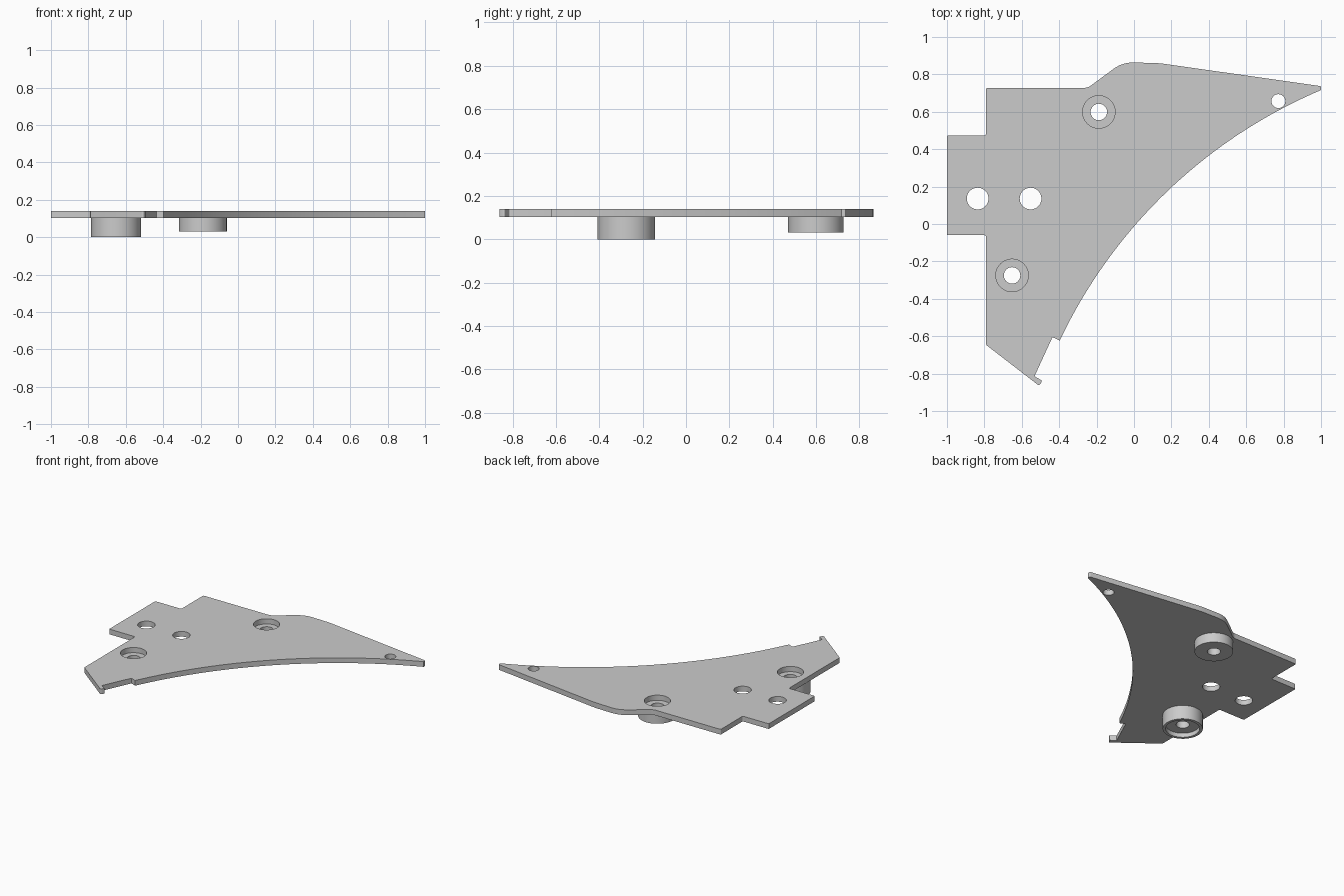
import bpy, bmesh
from math import cos, sin, tan, pi, hypot
from mathutils import Vector

cube = bpy.data.objects.get("Cube")
if cube:
    bpy.data.objects.remove(cube, do_unlink=True)

grey = bpy.data.materials.new("plain_grey")
grey.use_nodes = True
grey.diffuse_color = (0.6, 0.6, 0.6, 1)
grey.node_tree.nodes["Principled BSDF"].inputs["Base Color"].default_value = (0.6, 0.6, 0.6, 1)

PLATE_BOTTOM, PLATE_TOP = 0.102, 0.14
BOSS_FLOOR = 0.031
BORE, SCREW = 0.087, 0.044


def circle(x, y, r, n=48):
    return [(x + r * cos(2 * pi * i / n), y + r * sin(2 * pi * i / n)) for i in range(n)]


def arc(a, b, rise, n=40):
    """Points of a circular arc from a to b, bulging to the left of a->b by rise."""
    a, b = Vector(a), Vector(b)
    half = (b - a).length / 2
    radius = (half * half + rise * rise) / (2 * rise)
    along = (b - a).normalized()
    normal = Vector((-along.y, along.x))
    pts = []
    for i in range(n + 1):
        u = half * (2 * i / n - 1)
        pts.append((a + b) / 2 + along * u + normal * ((radius**2 - u * u)**0.5 - radius + rise))
    return pts


def fillet(corners, steps=6):
    """Round each (x, y, radius) corner of a closed outline."""
    out = []
    for i, (x, y, r) in enumerate(corners):
        p = Vector((x, y))
        if r == 0:
            out.append(p)
            continue
        before = (Vector(corners[i - 1][:2]) - p).normalized()
        after = (Vector(corners[(i + 1) % len(corners)][:2]) - p).normalized()
        d = r / tan(before.angle(after) / 2)
        centre = p + (before + after).normalized() * hypot(r, d)
        start, end = p + before * d - centre, p + after * d - centre
        for k in range(steps + 1):
            out.append(centre + start.lerp(end, k / steps).normalized() * r)
    return out


def finish(obj):
    bpy.ops.object.select_all(action='DESELECT')
    obj.select_set(True)
    bpy.context.view_layer.objects.active = obj
    if obj.type == 'CURVE':
        bpy.ops.object.convert(target='MESH')
        obj = bpy.context.object
    bm = bmesh.new()
    bm.from_mesh(obj.data)
    bmesh.ops.remove_doubles(bm, verts=bm.verts, dist=0.0001)
    bmesh.ops.recalc_face_normals(bm, faces=bm.faces)
    bm.to_mesh(obj.data)
    bm.free()
    obj.data.materials.clear()
    obj.data.materials.append(grey)
    bpy.ops.object.shade_smooth_by_angle(angle=0.5)


# Plate outline: square tab, stepped edge, humped back edge, pointed tip
edge = [(-1, -0.06, 0.006), (-1, 0.473, 0.006), (-0.79, 0.473, 0.012), (-0.79, 0.728, 0.008),
        (-0.247, 0.728, 0.06), (-0.061, 0.865, 0.17), (0.135, 0.86, 0.5), (1, 0.737, 0.008)]
# Concave front edge, then the notch and small hook
edge += [(p.x, p.y, 0) for p in reversed(arc((-0.397, -0.623), (1, 0.716), 0.178))]
edge += [(-0.436, -0.605, 0.004), (-0.532, -0.814, 0.006), (-0.49, -0.838, 0.008),
         (-0.507, -0.865, 0.01), (-0.79, -0.647, 0.006), (-0.79, -0.06, 0.012)]

bosses = {"front_boss": (-0.652, -0.275, 0.133, 0.0), "back_boss": (-0.188, 0.599, 0.128, BOSS_FLOOR)}

# Flat plate with its through holes and boss bores
loops = [fillet(edge), circle(-0.836, 0.136, 0.058), circle(-0.553, 0.136, 0.058),
         circle(0.772, 0.657, 0.037)]
loops += [circle(x, y, BORE) for x, y, _, _ in bosses.values()]
curve = bpy.data.curves.new("plate", 'CURVE')
curve.dimensions = '2D'
curve.fill_mode = 'BOTH'
curve.extrude = (PLATE_TOP - PLATE_BOTTOM) / 2
for loop in loops:
    spline = curve.splines.new('POLY')
    spline.points.add(len(loop) - 1)
    for point, (x, y) in zip(spline.points, loop):
        point.co = (x, y, 0, 1)
    spline.use_cyclic_u = True
plate = bpy.data.objects.new("plate", curve)
plate.location.z = (PLATE_TOP + PLATE_BOTTOM) / 2
bpy.context.collection.objects.link(plate)
finish(plate)


# Round bosses under the plate, turned from a closed profile
def boss(name, x, y, radius, bottom, n=48):
    profile = [(SCREW, PLATE_BOTTOM), (radius, PLATE_BOTTOM), (radius, bottom)]
    if bottom < BOSS_FLOOR:  # recessed underside with a thin rim
        profile += [(radius - 0.02, bottom), (radius - 0.02, BOSS_FLOOR)]
    profile.append((SCREW, BOSS_FLOOR))
    bm = bmesh.new()
    rings = [[bm.verts.new((px, py, z)) for px, py in circle(0, 0, r, n)] for r, z in profile]
    for k, ring in enumerate(rings):
        below = rings[(k + 1) % len(rings)]
        for i in range(n):
            j = (i + 1) % n
            bm.faces.new((ring[i], ring[j], below[j], below[i]))
    mesh = bpy.data.meshes.new(name)
    bm.to_mesh(mesh)
    bm.free()
    obj = bpy.data.objects.new(name, mesh)
    obj.location = (x, y, 0)
    bpy.context.collection.objects.link(obj)
    finish(obj)


for name, dims in bosses.items():
    boss(name, *dims)
